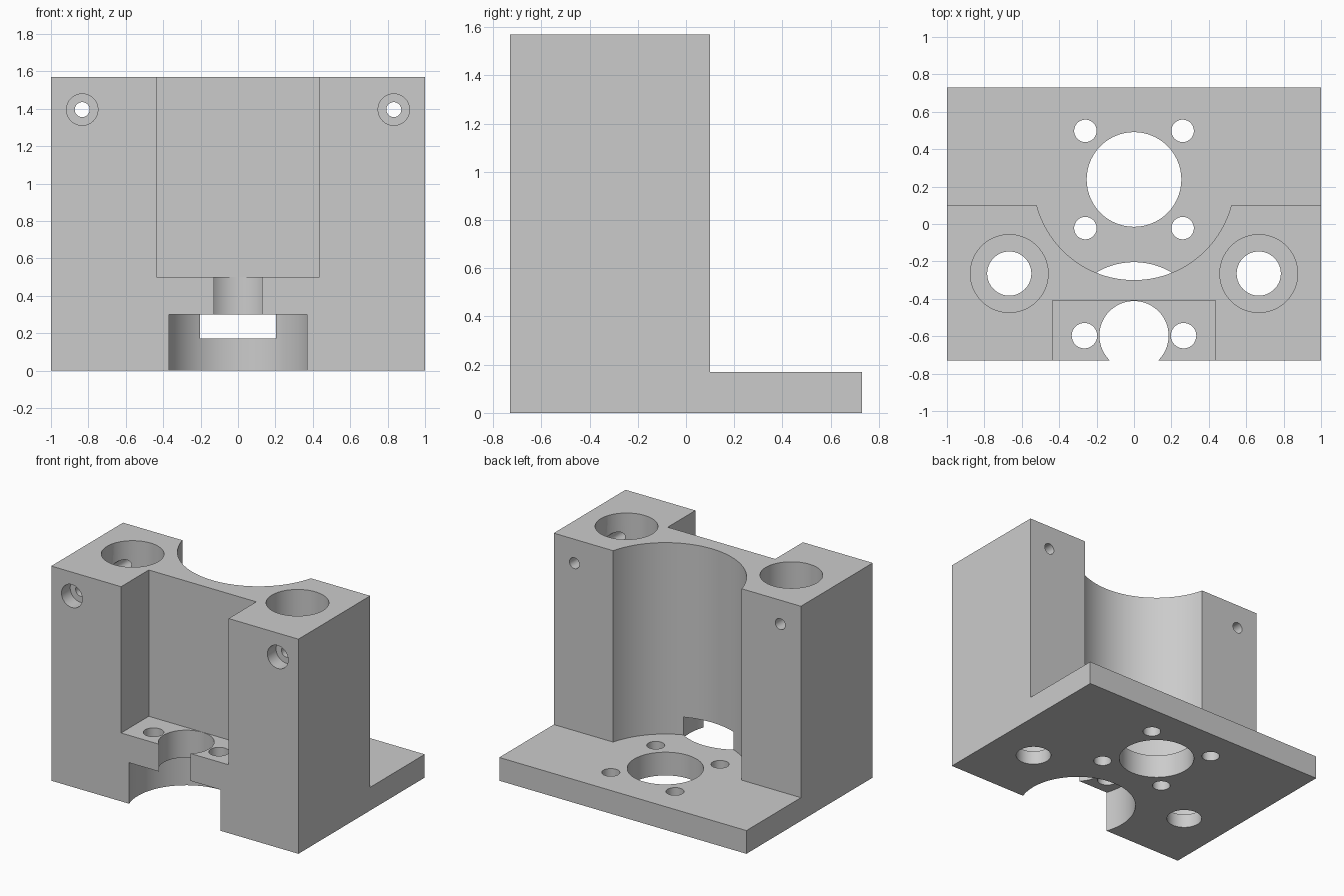
import bpy
import bmesh
import math
from mathutils import Matrix, Vector

default = bpy.data.objects.get("Cube")
if default:
    bpy.data.objects.remove(default, do_unlink=True)

grey = bpy.data.materials.new("light grey")
grey.use_nodes = True
grey.diffuse_color = (0.6, 0.6, 0.6, 1)
grey.node_tree.nodes["Principled BSDF"].inputs["Base Color"].default_value = (0.6, 0.6, 0.6, 1)

WIDTH, DEPTH, HEIGHT = 2.0, 1.46, 1.57
FRONT, BACK = -DEPTH / 2, DEPTH / 2
PLATE = 0.17      # base plate thickness
WALL_BACK = 0.10  # rear face of the tall block
OVER = 0.2        # how far cutters overshoot the body


def add_object(name, bm):
    mesh = bpy.data.meshes.new(name)
    bm.to_mesh(mesh)
    bm.free()
    mesh.materials.append(grey)
    obj = bpy.data.objects.new(name, mesh)
    bpy.context.collection.objects.link(obj)
    return obj


def box(name, low, high):
    low, high = Vector(low), Vector(high)
    bm = bmesh.new()
    place = Matrix.Translation((low + high) / 2) @ Matrix.Diagonal((*(high - low), 1))
    bmesh.ops.create_cube(bm, size=1, matrix=place)
    return add_object(name, bm)


def cylinder(name, start, end, radius, sides=64):
    start, end = Vector(start), Vector(end)
    axis = end - start
    turn = Vector((0, 0, 1)).rotation_difference(axis).to_matrix().to_4x4()
    bm = bmesh.new()
    bmesh.ops.create_cone(bm, cap_ends=True, segments=sides, radius1=radius,
                          radius2=radius, depth=axis.length,
                          matrix=Matrix.Translation((start + end) / 2) @ turn)
    return add_object(name, bm)


def cut(body, cutter):
    cutter.hide_render = True
    mod = body.modifiers.new(cutter.name, "BOOLEAN")
    mod.operation = "DIFFERENCE"
    mod.solver = "EXACT"
    mod.object = cutter
    bpy.context.view_layer.objects.active = body
    bpy.ops.object.modifier_apply(modifier=mod.name)
    bpy.data.objects.remove(cutter, do_unlink=True)


def bore(name, x, y, z_low, z_high, radius, sides=64):
    cut(body, cylinder(name, (x, y, z_low), (x, y, z_high), radius, sides))


TOP, UNDER = HEIGHT + OVER, -OVER

# L-shaped body: tall block in front, thin plate behind
body = box("mount_body", (-WIDTH / 2, FRONT, 0), (WIDTH / 2, BACK, HEIGHT))
cut(body, box("rear_space", (-WIDTH / 2 - OVER, WALL_BACK, PLATE),
              (WIDTH / 2 + OVER, BACK + OVER, TOP)))

# Round motor recess and the pilot hole through the plate
MOTOR_Y = 0.238
bore("motor_recess", 0, MOTOR_Y, PLATE, TOP, 0.538, 128)
bore("pilot_hole", 0, MOTOR_Y, UNDER, PLATE + OVER, 0.253, 96)

# Rectangular front slot with its round nut seat and lower counterbore
NUT_Y = -0.597
cut(body, box("front_slot", (-0.435, FRONT - OVER, 0.5), (0.435, -0.41, TOP)))
bore("nut_seat", 0, NUT_Y, 0.25, 0.6, 0.185, 96)
bore("lower_counterbore", 0, NUT_Y, UNDER, 0.3, 0.393, 128)

for side in (-1, 1):
    # Screw holes around the pilot hole and beside the nut seat
    for offset in (-0.26, 0.26):
        bore("motor_screw", side * 0.26, MOTOR_Y + offset, UNDER, PLATE + 0.1, 0.06, 48)
    bore("nut_screw", side * 0.265, NUT_Y, 0.2, 0.6, 0.068, 48)

    # Vertical stepped rod bores
    bore("rod_bore", side * 0.667, -0.265, 0.1, TOP, 0.208, 96)
    bore("rod_hole", side * 0.667, -0.265, UNDER, 0.15, 0.118, 64)

    # Horizontal clamp screw holes, countersunk at the front
    x, z = side * 0.833, 1.395
    cut(body, cylinder("clamp_hole", (x, FRONT - OVER, z), (x, WALL_BACK + OVER, z), 0.04, 48))
    cut(body, cylinder("clamp_head", (x, FRONT - OVER, z), (x, FRONT + 0.1, z), 0.084, 64))

# Smooth bores, crisp edges
bpy.ops.object.select_all(action="DESELECT")
body.select_set(True)
bpy.context.view_layer.objects.active = body
bpy.ops.object.shade_smooth_by_angle(angle=math.radians(30))
